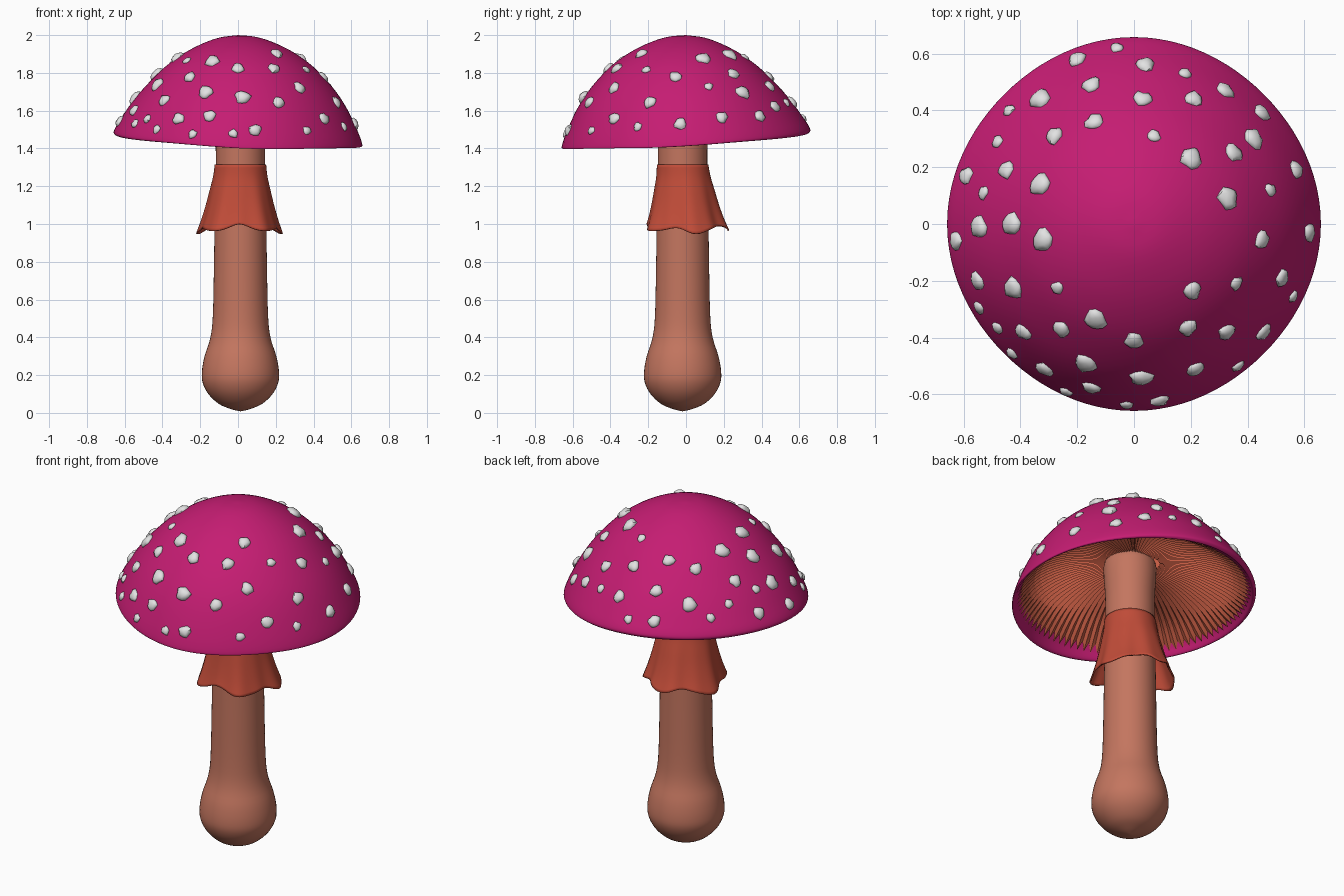
import bpy, bmesh, math, random
from mathutils import Vector
from mathutils.bvhtree import BVHTree

if "Cube" in bpy.data.objects:
    bpy.data.objects.remove(bpy.data.objects["Cube"])

random.seed(4)


def material(name, rgb):
    m = bpy.data.materials.new(name)
    m.diffuse_color = (*rgb, 1)
    m.use_nodes = True
    m.node_tree.nodes["Principled BSDF"].inputs["Base Color"].default_value = m.diffuse_color
    return m


MAGENTA = material("magenta", (0.56, 0.012, 0.17))
TAN = material("dusty tan", (0.55, 0.18, 0.115))
RED = material("brick red", (0.53, 0.072, 0.04))
ORANGE = material("gill orange", (0.55, 0.105, 0.055))
WHITE = material("wart white", (0.76, 0.76, 0.76))


def finish(name, bm, mat, angle=None):
    bmesh.ops.recalc_face_normals(bm, faces=bm.faces)
    me = bpy.data.meshes.new(name)
    bm.to_mesh(me)
    ob = bpy.data.objects.new(name, me)
    bpy.context.collection.objects.link(ob)
    me.materials.append(mat)
    if angle:
        bpy.context.view_layer.objects.active = ob
        ob.select_set(True)
        bpy.ops.object.shade_smooth_by_angle(angle=math.radians(angle))
        ob.select_set(False)
    return ob


def smooth_path(pts, n=4):
    """Catmull-Rom interpolation of a profile."""
    p = [Vector(q) for q in pts]
    p = [2 * p[0] - p[1]] + p + [2 * p[-1] - p[-2]]
    out = []
    for i in range(1, len(p) - 2):
        a, b, c, d = p[i - 1:i + 3]
        for k in range(n):
            t = k / n
            out.append(0.5 * (2 * b + (c - a) * t + (2 * a - 5 * b + 4 * c - d) * t * t
                              + (3 * b - a - 3 * c + d) * t ** 3))
    return out + [p[-2]]


def lathe(count, sides, point):
    """Rings of vertices joined round z; point(i, angle, side) gives a position."""
    bm = bmesh.new()
    rows = [[bm.verts.new(point(i, math.tau * j / sides, j)) for j in range(sides)]
            for i in range(count)]
    for a, b in zip(rows, rows[1:]):
        for j in range(sides):
            k = (j + 1) % sides
            bm.faces.new((a[j], a[k], b[k], b[j]))
    bmesh.ops.remove_doubles(bm, verts=bm.verts, dist=1e-5)
    return bm


def tilted(r, z, a):
    """The rim dips to the front right while the dome leans slightly the other way."""
    x, y, q = math.cos(a), math.sin(a), r / 0.65
    return (r * x, r * y, z + (-0.03 * x + 0.04 * y) * (1.35 * q ** 8 - 0.35 * q))


# Cap: outer dome, rounded rim and hollow inside
outer = smooth_path([(0, 2.0), (0.1, 1.988), (0.2, 1.953), (0.3, 1.900), (0.4, 1.825),
                     (0.5, 1.720), (0.57, 1.625), (0.63, 1.517), (0.655, 1.457),
                     (0.649, 1.443), (0.637, 1.448), (0.62, 1.48)])
cap_path = outer + [Vector(q) for q in [(0.56, 1.56), (0.5, 1.625), (0.35, 1.71),
                                        (0.15, 1.765), (0, 1.775)]]


def cap_point(i, a, j):
    r, z = cap_path[i]
    r *= 1 + (r / 0.65) ** 2 * (0.009 * math.cos(4 * a) - 0.005)
    return tilted(r, z, a)


cap_bm = lathe(len(cap_path), 96, cap_point)
bmesh.ops.recalc_face_normals(cap_bm, faces=cap_bm.faces)
cap_tree = BVHTree.FromBMesh(cap_bm)
finish("cap", cap_bm, MAGENTA, 60)

# Gills: pleated underside, alternating ridges and valleys
ridge = smooth_path([(0.619, 1.466), (0.5, 1.565), (0.35, 1.63), (0.22, 1.652), (0.11, 1.662)])
valley = smooth_path([(0.592, 1.5), (0.49, 1.592), (0.35, 1.656), (0.22, 1.68), (0.11, 1.69)])


def gill_point(i, a, j):
    r, z = (valley if j % 2 else ridge)[i]
    return tilted(r, z, a)


finish("gills", lathe(len(ridge), 200, gill_point), ORANGE)

# Stem with bulbous foot
SX, SY = 0.013, -0.018
stem_path = smooth_path([(0, 0.008), (0.05, 0.02), (0.115, 0.048), (0.17, 0.1), (0.2, 0.16),
                         (0.204, 0.22), (0.19, 0.3), (0.159, 0.4), (0.146, 0.52), (0.14, 0.8),
                         (0.137, 1.0), (0.131, 1.25), (0.131, 1.45), (0.131, 1.68), (0, 1.69)])
finish("stem", lathe(len(stem_path), 48, lambda i, a, j: (
    stem_path[i].x * math.cos(a) + SX, stem_path[i].x * math.sin(a) + SY,
    stem_path[i].y)), TAN, 50)

# Skirt: flared ring with five hanging folds
skirt_path = smooth_path([(0.136, 1.315), (0.144, 1.25), (0.16, 1.18), (0.179, 1.10),
                          (0.199, 1.03), (0.219, 0.973)])


def skirt_point(i, a, j):
    r, z = skirt_path[i]
    t = i / (len(skirt_path) - 1)
    fold = math.cos(5 * (a - math.pi / 2))
    r += t ** 1.5 * (0.014 * fold + 0.004 * math.sin(11 * a))
    z -= t ** 2 * (0.014 * fold + 0.01 * math.cos(2 * a) + 0.003 * math.sin(9 * a))
    return (r * math.cos(a) + SX - 0.005 * t, r * math.sin(a) + SY + 0.018 * t, z)


skirt = finish("skirt", lathe(len(skirt_path), 80, skirt_point), RED, 50)
solid = skirt.modifiers.new("thickness", "SOLIDIFY")
solid.thickness = 0.008

# Warts: irregular lumps placed on the dome, grouped by size (x, y)
large = [(-.33, .44), (.20, .23), (.42, .30), (.33, .09), (-.33, .14), (-.545, -.01), (-.43, 0),
         (-.32, -.055), (-.425, -.225), (-.135, -.335), (-.17, -.49), (.025, -.54)]
medium = [(-.20, .58), (.04, .56), (.32, .47), (.45, .39), (.21, .44), (.03, .44), (-.15, .49),
          (-.14, .36), (-.28, .31), (.35, .25), (.57, .19), (-.45, .19), (-.59, .17),
          (.45, -.055), (.615, -.03), (-.55, -.20), (.205, -.235), (.52, -.19), (-.39, -.38),
          (-.255, -.37), (0, -.41), (.19, -.365), (.325, -.38), (.455, -.38), (-.315, -.51),
          (.215, -.51), (-.15, -.575), (.09, -.62), (-.625, -.06)]
small = [(-.06, .62), (.18, .53), (-.44, .40), (-.48, .29), (.48, .12), (-.53, .11),
         (.07, .31), (-.27, -.225), (.36, -.21), (.56, -.255), (-.545, -.295),
         (-.48, -.365), (-.43, -.455), (.365, -.50), (-.24, -.59), (-.025, -.635)]
warts = bmesh.new()
for spots, size in ((large, 0.040), (medium, 0.033), (small, 0.024)):
    for x, y in spots:
        hit, normal, _, _ = cap_tree.ray_cast(Vector((x, y, 3)), Vector((0, 0, -1)))
        if hit is None:
            hit, normal, _, _ = cap_tree.find_nearest(Vector((x, y, 1.5)))
        turn = normal.to_track_quat('Z', 'Y')
        spin = random.uniform(0, math.tau)
        c, s = math.cos(spin), math.sin(spin)
        phase = [random.uniform(0, math.tau) for _ in range(2)]
        for v in bmesh.ops.create_icosphere(warts, subdivisions=2, radius=1)["verts"]:
            a = math.atan2(v.co.y, v.co.x)
            k = size * (1 + 0.08 * math.sin(3 * a + phase[0]) + 0.07 * math.sin(5 * a + phase[1])
                        + random.uniform(-0.06, 0.06))
            p = Vector((v.co.x * k * 1.05, v.co.y * k * 0.96, v.co.z * k * 0.6))
            v.co = hit + turn @ Vector((p.x * c - p.y * s, p.x * s + p.y * c, p.z))
finish("warts", warts, WHITE, 50)
